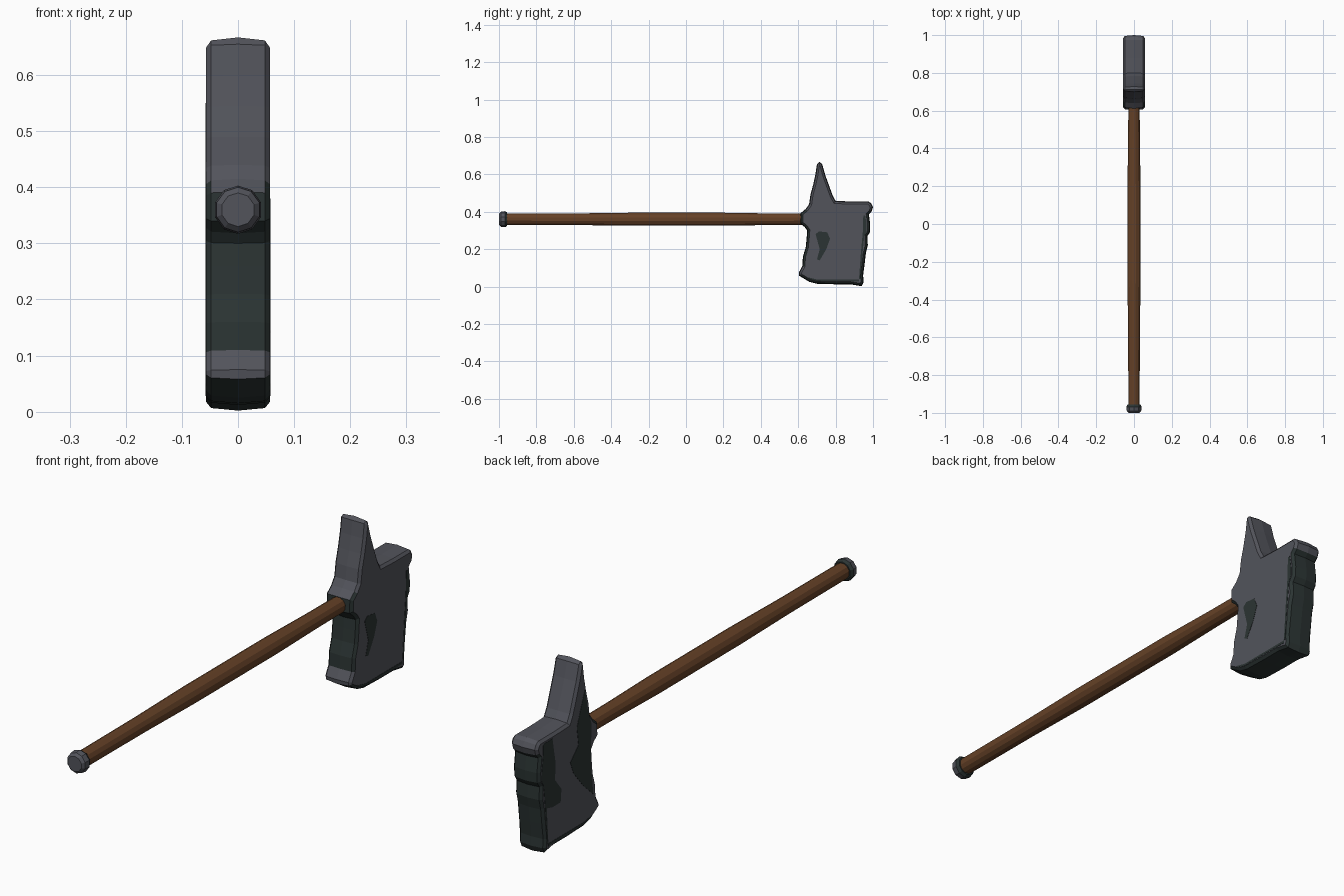
import bpy, bmesh, math
from mathutils import Vector

if "Cube" in bpy.data.objects:
    bpy.data.objects.remove(bpy.data.objects["Cube"])


def material(name, rgb):
    m = bpy.data.materials.new(name)
    m.diffuse_color = (*rgb, 1)
    m.use_nodes = True
    m.node_tree.nodes["Principled BSDF"].inputs["Base Color"].default_value = m.diffuse_color
    return m


STEEL = material("steel grey", (0.085, 0.088, 0.105))
DARK = material("dark green iron", (0.024, 0.034, 0.033))
WOOD = material("brown wood", (0.13, 0.053, 0.02))


def finish(name, bm, mats):
    bmesh.ops.recalc_face_normals(bm, faces=bm.faces[:])
    me = bpy.data.meshes.new(name)
    bm.to_mesh(me)
    bm.free()
    for m in mats:
        me.materials.append(m)
    ob = bpy.data.objects.new(name, me)
    bpy.context.collection.objects.link(ob)
    return ob


def loft(bm, rings):
    """Bridge closed rings of equal length and cap both ends."""
    vs = [[bm.verts.new(p) for p in r] for r in rings]
    n = len(vs[0])
    for a, b in zip(vs, vs[1:]):
        for i in range(n):
            j = (i + 1) % n
            bm.faces.new((a[i], a[j], b[j], b[i]))
    bm.faces.new(vs[0])
    bm.faces.new(vs[-1])


def turned(name, stations, sides, mats):
    """Faceted round along y from (y, radius) stations."""
    bm = bmesh.new()
    loft(bm, [[(r * math.cos((k + .5) * math.tau / sides), y,
                0.36 + r * math.sin((k + .5) * math.tau / sides))
               for k in range(sides)] for y, r in stations])
    return finish(name, bm, mats)


def inset(pts, d):
    """Shrink a clockwise outline by d."""
    out = []
    for i, p in enumerate(pts):
        p = Vector(p)
        e1 = (p - Vector(pts[i - 1])).normalized()
        e2 = (Vector(pts[(i + 1) % len(pts)]) - p).normalized()
        n1, n2 = Vector((e1.y, -e1.x)), Vector((e2.y, -e2.x))
        out.append(p + (n1 + n2) * (d / max(0.6, 1 + n1.dot(n2))))
    return out


# Wooden handle
turned("handle", [(-0.97, .031), (-0.6, .032), (-0.3, .036), (0.2, .036),
                  (0.45, .032), (0.66, .031)], 12, [WOOD])

# Pommel cap, dark on the rear bevel
cap = turned("pommel_cap", [(-1, .030), (-.99, .040), (-.968, .043), (-.956, .036)],
             10, [STEEL, DARK])
for f in cap.data.polygons:
    f.material_index = 1 if f.center.y > -0.965 else 0

# Head outline (y, z), clockwise from the collar, with chipped edges
outline = [(.61, .338), (.612, .392), (.64, .415), (.658, .44), (.665, .49), (.68, .545),
           (.692, .60), (.70, .655), (.713, .667), (.728, .655), (.745, .595),
           (.765, .54), (.785, .485), (.80, .458), (.88, .455), (.975, .455),
           (.99, .445), (1.0, .425), (.992, .40), (.978, .385), (.985, .33),
           (.983, .29), (.97, .27), (.972, .22), (.962, .18), (.955, .12), (.947, .06),
           (.95, .025), (.94, .002), (.88, .012), (.80, .012), (.70, .015),
           (.66, .025), (.605, .058), (.603, .075), (.622, .11), (.625, .16),
           (.64, .21), (.645, .26), (.648, .30), (.635, .318)]
W = 0.057
bm = bmesh.new()
loft(bm, [[(x, p[0], p[1]) for p in inset(outline, d)]
          for x, d in ((-W, .014), (-.048, .004), (0, 0), (.048, .004), (W, .014))])
head = finish("axe_head", bm, [STEEL, DARK])
for f in head.data.polygons:
    n, c = f.normal, f.center
    if abs(n.x) > 0.95:
        continue
    under = n.z < -0.5 and c.z < 0.06
    rear = n.y > 0.4 and c.y > 0.9 and c.z < 0.41
    front = n.y < -0.3 and c.y < 0.66 and 0.10 < c.z < 0.40
    f.material_index = 1 if under or rear or front else 0


# Dark painted patches on the cheeks
def patch(name, side, pts):
    bm = bmesh.new()
    loft(bm, [[(side * x, y, z) for y, z in pts] for x in (W - .002, W + .001)])
    finish(name, bm, [DARK])


for side, tag in ((1, "right"), (-1, "left")):
    patch("rear_edge_" + tag, side, [(.958, .38), (.966, .33), (.966, .295), (.953, .27),
                                     (.944, .18), (.932, .04), (.925, .04), (.935, .18),
                                     (.945, .29), (.948, .38)])
    patch("lower_edge_" + tag, side, [(.65, .05), (.70, .038), (.925, .038),
                                      (.925, .028), (.70, .03), (.665, .04)])
patch("cheek_patch_right", 1, [(.693, .28), (.71, .295), (.755, .29), (.77, .255),
                               (.75, .20), (.715, .14), (.70, .145), (.715, .20)])
patch("cheek_patch_left", -1, [(.70, .55), (.72, .50), (.75, .42), (.74, .35), (.79, .30),
                               (.77, .25), (.71, .18), (.65, .125), (.665, .25),
                               (.665, .31), (.66, .40), (.685, .47)])
patch("rear_patch_left", -1, [(.90, .435), (.955, .435), (.96, .30), (.94, .18), (.90, .17),
                              (.85, .17), (.845, .22), (.885, .27), (.88, .33)])
